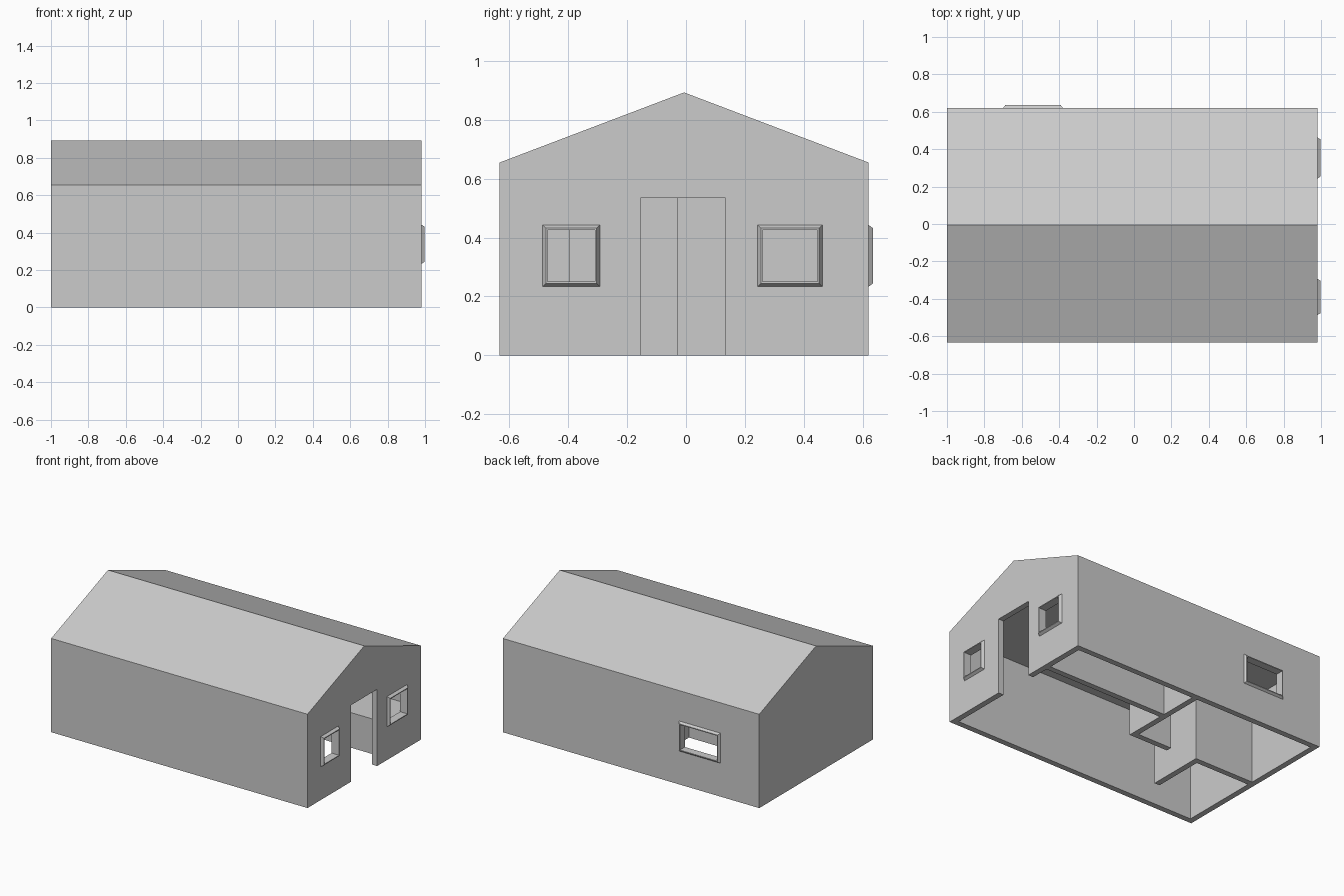
import bpy, bmesh
from mathutils import Vector

if "Cube" in bpy.data.objects:
    bpy.data.objects.remove(bpy.data.objects["Cube"])

X0, X1, Y0, Y1 = -1.0, 0.98, -0.633, 0.62   # outer footprint
T = 0.04                                    # wall thickness
WALL_TOP, EAVE, RIDGE = 0.605, 0.655, 0.893


def make(name, bm):
    bmesh.ops.recalc_face_normals(bm, faces=bm.faces[:])
    me = bpy.data.meshes.new(name)
    bm.to_mesh(me)
    bm.free()
    ob = bpy.data.objects.new(name, me)
    bpy.context.collection.objects.link(ob)
    return ob


def box(name, x0, x1, y0, y1, z0, z1):
    bm = bmesh.new()
    bmesh.ops.create_cube(bm, size=1)
    bmesh.ops.scale(bm, vec=(x1 - x0, y1 - y0, z1 - z0), verts=bm.verts)
    bmesh.ops.translate(bm, vec=((x0 + x1) / 2, (y0 + y1) / 2, (z0 + z1) / 2), verts=bm.verts)
    return make(name, bm)


def cut(target, cutter):
    mod = target.modifiers.new("cut", 'BOOLEAN')
    mod.operation = 'DIFFERENCE'
    mod.solver = 'EXACT'
    mod.object = cutter
    bpy.context.view_layer.objects.active = target
    bpy.ops.object.modifier_apply(modifier=mod.name)
    bpy.data.objects.remove(cutter)


def frame(name, a0, a1, z0, z1, depth, place):
    """Tapered window frame; place(a, d, z) maps along-wall, outward, up."""
    bm = bmesh.new()
    loops = []
    for inset, d in ((0, 0), (0.011, depth), (0.017, depth), (0.017, -T)):
        pts = [(a0 + inset, z0 + inset), (a1 - inset, z0 + inset),
               (a1 - inset, z1 - inset), (a0 + inset, z1 - inset)]
        loops.append([bm.verts.new(place(a, d, z)) for a, z in pts])
    for p, q in zip(loops, loops[1:]):
        for i in range(4):
            j = (i + 1) % 4
            bm.faces.new((p[i], p[j], q[j], q[i]))
    return make(name, bm)


# Outer walls: hollow ring with a doorway
walls = box("outer_walls", X0, X1, Y0, Y1, 0, WALL_TOP)
cut(walls, box("room_cutter", X0 + T, X1 - T, Y0 + T, Y1 - T, -0.5, 1.2))
cut(walls, box("door_cutter", 0.8, 1.2, -0.155, 0.135, -0.3, 0.535))

# Windows: opening plus frame
W0, W1, G = 0.233, 0.443, 0.017
for name, a0, a1 in (("gable_window_left", -0.487, -0.293), ("gable_window_right", 0.243, 0.463)):
    cut(walls, box("window_cutter", 0.8, 1.2, a0 + G, a1 - G, W0 + G, W1 - G))
    frame(name, a0, a1, W0, W1, 0.018, lambda a, d, z: (X1 + d, a, z))
cut(walls, box("window_cutter", -0.70 + G, -0.38 - G, 0.5, 0.8, W0 + G, W1 - G))
frame("rear_window", -0.70, -0.38, W0, W1, 0.015, lambda a, d, z: (a, Y1 + d, z))

# Roof: gabled block with a flat ceiling beneath
bm = bmesh.new()
profile = [(Y0, WALL_TOP), (Y1, WALL_TOP), (Y1, EAVE), ((Y0 + Y1) / 2, RIDGE), (Y0, EAVE)]
end = bm.faces.new([bm.verts.new((X0, y, z)) for y, z in profile])
ext = bmesh.ops.extrude_face_region(bm, geom=[end], use_keep_orig=True)
bmesh.ops.translate(bm, vec=Vector((X1 - X0, 0, 0)),
                    verts=[v for v in ext["geom"] if isinstance(v, bmesh.types.BMVert)])
make("gable_roof", bm)

# Interior partitions
for name, x0, x1, y0, y1 in (
        ("partition_rear", -0.03, 0.01, -0.03, Y1 - T),
        ("partition_hall", -0.295, -0.03, -0.03, 0.01),
        ("partition_left", X0 + T, -0.50, -0.03, 0.01),
        ("partition_front", -0.54, -0.50, -0.395, -0.03)):
    box(name, x0, x1, y0, y1, 0, WALL_TOP)

# Low counter along the rear wall
box("counter_front", 0.01, X1 - T, 0.265, 0.305, 0, 0.21)
box("counter_top", 0.01, X1 - T, 0.265, Y1 - T, 0.21, 0.245)
